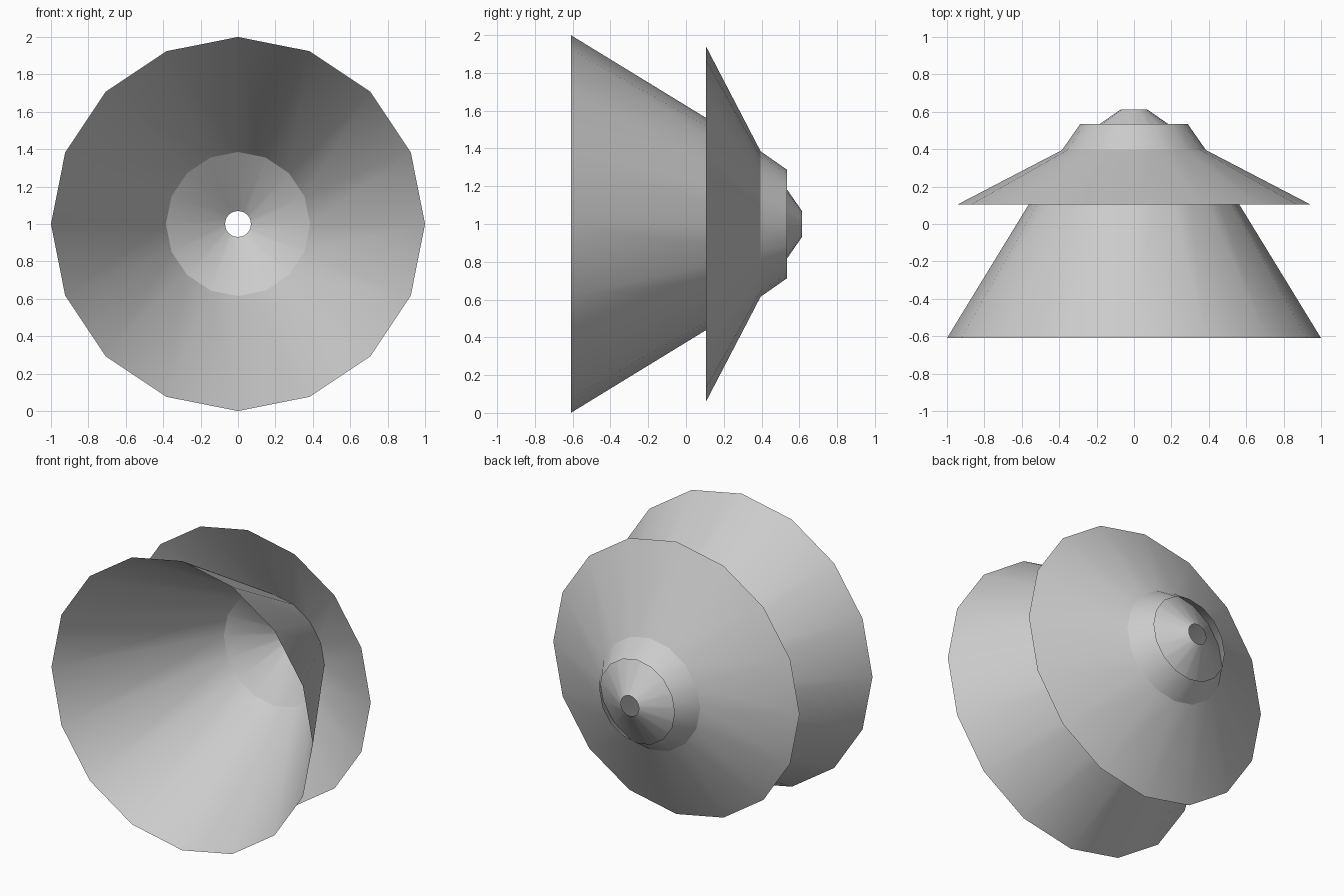
import bpy, bmesh, math

if "Cube" in bpy.data.objects:
    bpy.data.objects.remove(bpy.data.objects["Cube"])

SIDES = 16
AXIS_Z = 1.0


def cone_shell(name, start, end):
    """Open thin cone around the y axis, from (radius, y) to (radius, y)."""
    bm = bmesh.new()
    rings = []
    for r, y in (start, end):
        rings.append([bm.verts.new((r * math.cos(a), y, AXIS_Z + r * math.sin(a)))
                      for a in (2 * math.pi * i / SIDES for i in range(SIDES))])
    for i in range(SIDES):
        j = (i + 1) % SIDES
        face = bm.faces.new((rings[0][j], rings[0][i], rings[1][i], rings[1][j]))
        face.normal_update()
        c = face.calc_center_median()
        if face.normal.x * c.x + face.normal.z * (c.z - AXIS_Z) < 0:
            face.normal_flip()
        face.smooth = True
    mesh = bpy.data.meshes.new(name)
    bm.to_mesh(mesh)
    bm.free()
    obj = bpy.data.objects.new(name, mesh)
    bpy.context.collection.objects.link(obj)
    return obj


# All four cones meet at one waist ring
waist = (0.385, 0.395)

# Wide front horn and the small open tip behind it
cone_shell("front_horn", (1.0, -0.61), waist)
cone_shell("rear_tip", waist, (0.07, 0.613))

# Swept-forward flange and the short collar around the tip
cone_shell("flange", (0.942, 0.105), waist)
cone_shell("rear_collar", waist, (0.287, 0.535))
